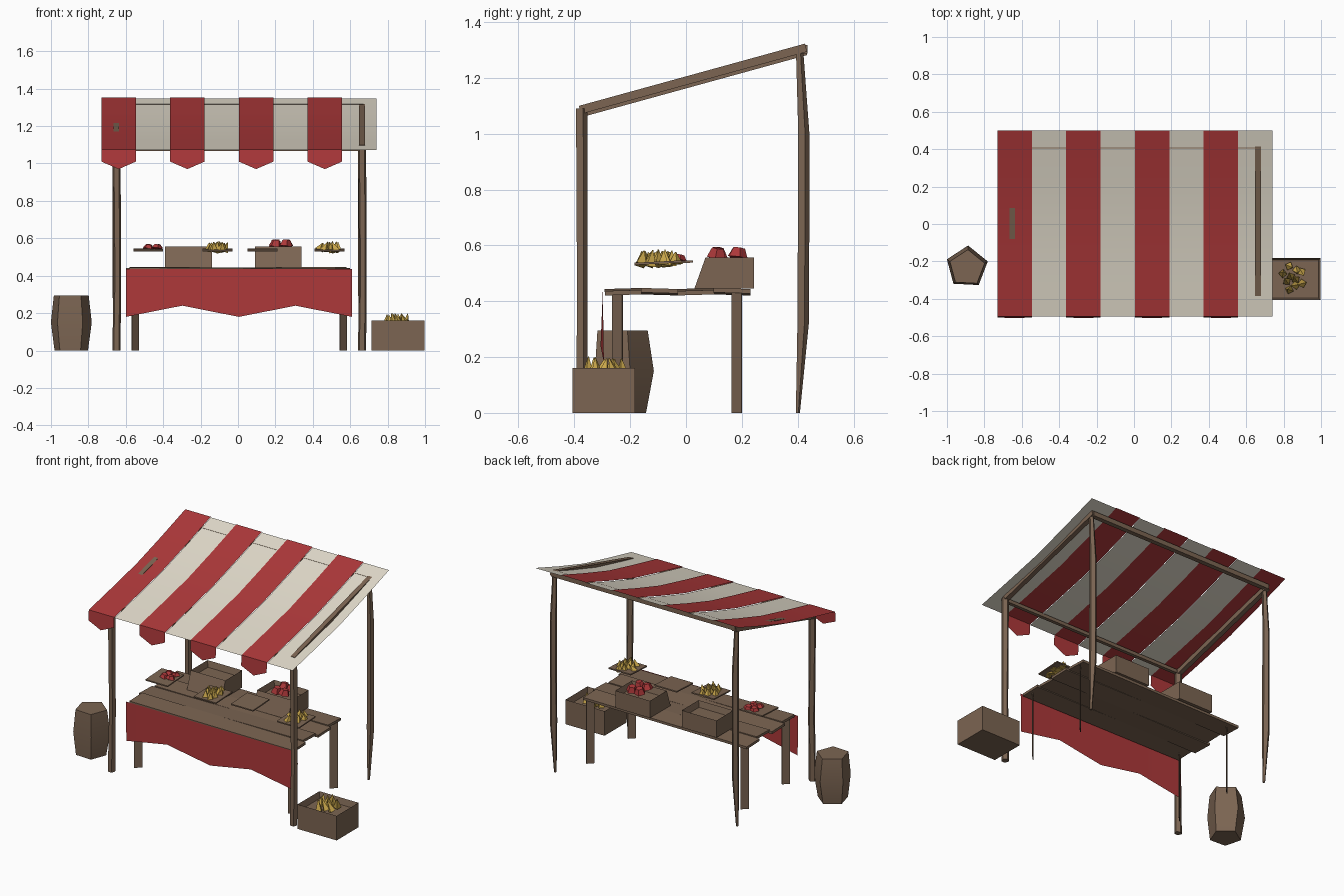
import bpy, bmesh, math, random
from mathutils import Vector, Matrix

random.seed(4)
if "Cube" in bpy.data.objects:
    bpy.data.objects.remove(bpy.data.objects["Cube"])


def material(name, rgb):
    m = bpy.data.materials.new(name)
    m.use_nodes = True
    m.diffuse_color = (*rgb, 1)
    bsdf = m.node_tree.nodes["Principled BSDF"]
    bsdf.inputs["Base Color"].default_value = (*rgb, 1)
    bsdf.inputs["Roughness"].default_value = 0.9
    return m


WOOD = material("brown wood", (0.2, 0.13, 0.085))
RED = material("red cloth", (0.42, 0.04, 0.042))
CREAM = material("cream cloth", (0.76, 0.71, 0.6))
YELLOW = material("yellow fruit", (0.58, 0.38, 0.07))


def finish(name, bm, mat, smooth=None, recalc=True):
    if recalc:
        bmesh.ops.recalc_face_normals(bm, faces=bm.faces)
    mesh = bpy.data.meshes.new(name)
    bm.to_mesh(mesh)
    bm.free()
    mesh.materials.append(mat)
    ob = bpy.data.objects.new(name, mesh)
    bpy.context.collection.objects.link(ob)
    if smooth:
        bpy.ops.object.select_all(action='DESELECT')
        ob.select_set(True)
        bpy.context.view_layer.objects.active = ob
        bpy.ops.object.shade_smooth_by_angle(angle=math.radians(smooth))
    return ob


def loft(name, rings, sides, mat, turn=0.0, smooth=None):
    """Closed tube through rings given as (centre, radius)."""
    bm = bmesh.new()
    loops = []
    for c, r in rings:
        angles = [turn + math.tau * i / sides for i in range(sides)]
        loops.append([bm.verts.new(Vector(c) + r * Vector((math.cos(a), math.sin(a), 0)))
                      for a in angles])
    for a, b in zip(loops, loops[1:]):
        for i in range(sides):
            j = (i + 1) % sides
            bm.faces.new((a[i], a[j], b[j], b[i]))
    bm.faces.new(loops[0][::-1])
    bm.faces.new(loops[-1])
    return finish(name, bm, mat, smooth)


def box(name, centre, size, mat, rot=Matrix()):
    bm = bmesh.new()
    bmesh.ops.create_cube(bm, size=1)
    bm.transform(Matrix.Translation(centre) @ rot @ Matrix.Diagonal((*size, 1)))
    return finish(name, bm, mat)


def beam(name, a, b, thick):
    a, b = Vector(a), Vector(b)
    rot = (b - a).to_track_quat('X', 'Z').to_matrix().to_4x4()
    return box(name, (a + b) / 2, ((b - a).length, thick, thick), WOOD, rot)


def crate(name, lo, hi, slant=0.0):
    """Open box whose front may lean back by slant."""
    bm = bmesh.new()
    bmesh.ops.create_cube(bm, size=1)
    lo, hi = Vector(lo), Vector(hi)
    bm.transform(Matrix.Translation((lo + hi) / 2) @ Matrix.Diagonal((*(hi - lo), 1)))
    for v in bm.verts:
        if v.co.z > hi.z - 0.001 and v.co.y < lo.y + 0.001:
            v.co.y += slant
    top = max(bm.faces, key=lambda f: f.calc_center_median().z)
    bmesh.ops.inset_region(bm, faces=[top], thickness=0.015)
    bmesh.ops.translate(bm, verts=top.verts, vec=(0, 0, -0.04))
    return finish(name, bm, WOOD)


def pile(name, centre, spread, count, mat, radius, height):
    """Heap of small leaning spikes."""
    bm = bmesh.new()
    for i in range(count):
        a = i * 2.4
        d = math.sqrt((i + 0.3) / count)
        pos = Vector(centre) + Vector((spread[0] * d * math.cos(a), spread[1] * d * math.sin(a), 0))
        lean = Matrix.Rotation(random.uniform(-0.5, 0.5), 4, 'X')
        spin = Matrix.Rotation(random.uniform(0, 6), 4, 'Z')
        h = height * random.uniform(0.75, 1.1)
        bmesh.ops.create_cone(bm, cap_ends=True, segments=4, radius1=radius, radius2=0.002, depth=h,
                              matrix=Matrix.Translation(pos) @ spin @ lean)
    return finish(name, bm, mat)


# Awning: alternating sagging strips, red ones end in a pointed flap
WIDTH = 1.47 / 8
for i in range(8):
    red = i % 2 == 0
    x0 = -0.73 + i * WIDTH
    xs = (x0, x0 + WIDTH / 2, x0 + WIDTH)
    drop = 0 if red else -0.004
    rows = [[(x, y, z + drop) for x in xs]
            for y, z in ((0.5, 1.352), (0.25, 1.268), (0, 1.19), (-0.25, 1.131), (-0.495, 1.076))]
    if red:
        rows.append([(xs[0], -0.5, 1.01), (xs[1], -0.503, 0.97), (xs[2], -0.5, 1.01)])
    bm = bmesh.new()
    grid = [[bm.verts.new(p) for p in row] for row in rows]
    for a, b in zip(grid, grid[1:]):
        for k in range(2):
            bm.faces.new((a[k], b[k], b[k + 1], a[k + 1]))
    finish("awning_red_strip" if red else "awning_cream_strip", bm, RED if red else CREAM, 40, False)

# Posts and roof beams
for side, x in (("right", -0.65), ("left", 0.663)):
    loft("front_post_" + side, [((x, -0.375, 0), 0.023), ((x + 0.005, -0.373, 0.4), 0.021),
                                ((x, -0.375, 1.09), 0.023)], 5, WOOD, 0.3, 40)
    loft("back_post_" + side, [((x, 0.4, 0), 0.008), ((x, 0.418, 0.33), 0.023),
                               ((x, 0.42, 1.0), 0.022), ((x, 0.405, 1.31), 0.014)], 5, WOOD, 0.3, 40)
    sink = 0.012 if side == "right" else 0
    beam("side_beam_" + side, (x, -0.38, 1.085 - sink), (x, 0.43, 1.308 - sink), 0.03)
beam("back_beam", (-0.66, 0.42, 1.302), (0.67, 0.42, 1.302), 0.03)
beam("front_beam", (-0.66, -0.375, 1.078), (0.67, -0.375, 1.078), 0.022)

# Table: tilted planks on flat diagonal legs
for k in range(4):
    tilt = Matrix.Rotation((-1) ** k * 0.03, 4, 'X') @ Matrix.Rotation((-1) ** k * 0.006, 4, 'Y')
    box("table_plank", (0.01 * (-1) ** k, -0.225 + k * 0.13, 0.434), (1.18, 0.132, 0.016), WOOD, tilt)
for x in (-0.55, 0.562):
    for y in (-0.245, 0.182):
        box("table_leg", (x, y, 0.215), (0.05, 0.005, 0.43), WOOD, Matrix.Rotation(math.pi / 4, 4, 'Z'))

# Draped cloth with a zigzag hem
bm = bmesh.new()
columns = []
for k in range(5):
    x = -0.6 + k * 0.3025
    hem = 0.18 if k % 2 == 0 else 0.24
    fold = 0.006 * (-1) ** k
    columns.append([bm.verts.new((x, -0.298, 0.437)), bm.verts.new((x, -0.3 + fold, hem))])
for a, b in zip(columns, columns[1:]):
    bm.faces.new((a[0], a[1], b[1], b[0]))
finish("table_cloth", bm, RED, 40, False)

# Crates on the table and on the ground
crate("table_crate_right", (-0.39, 0.03, 0.445), (-0.14, 0.243, 0.557), 0.04)
crate("table_crate_left", (0.09, 0.03, 0.445), (0.34, 0.243, 0.557), 0.04)
crate("ground_crate", (0.715, -0.407, 0), (0.997, -0.182, 0.16))
pile("ground_crate_fruit", (0.85, -0.29, 0.165), (0.06, 0.08), 10, YELLOW, 0.024, 0.07)

# Flat trays with goods
for x, y in ((-0.48, -0.07), (-0.11, -0.1), (0.13, -0.06), (0.49, -0.1)):
    box("tray", (x, y, 0.538), (0.16, 0.17, 0.008), WOOD, Matrix.Rotation(0.05, 4, 'X'))
for x in (-0.11, 0.49):
    pile("tray_fruit", (x, -0.1, 0.555), (0.058, 0.068), 12, YELLOW, 0.026, 0.056)


def lump(name, centre, size, count):
    """Flat overlapping low-poly pieces."""
    bm = bmesh.new()
    for i in range(count):
        off = Vector(((i % 2 - 0.5) * size[0], (i // 2 - 0.5) * size[1], 0)) * 0.5
        turn = Matrix.Rotation(i * 0.8, 4, 'Z') @ Matrix.Rotation(0.2, 4, 'Y')
        bmesh.ops.create_cone(bm, cap_ends=True, segments=5, radius1=size[0] * 0.33, radius2=size[0] * 0.2,
                              depth=size[2], matrix=Matrix.Translation(Vector(centre) + off) @ turn)
    finish(name, bm, RED)


lump("tray_red_goods", (-0.455, -0.05, 0.556), (0.09, 0.1, 0.02), 4)
lump("crate_red_goods", (0.23, 0.15, 0.573), (0.11, 0.15, 0.035), 4)

# Barrel
loft("barrel", [((-0.893, -0.237, 0), 0.094), ((-0.893, -0.23, 0.15), 0.115),
                ((-0.893, -0.235, 0.295), 0.098)], 5, WOOD, math.radians(87), 50)
